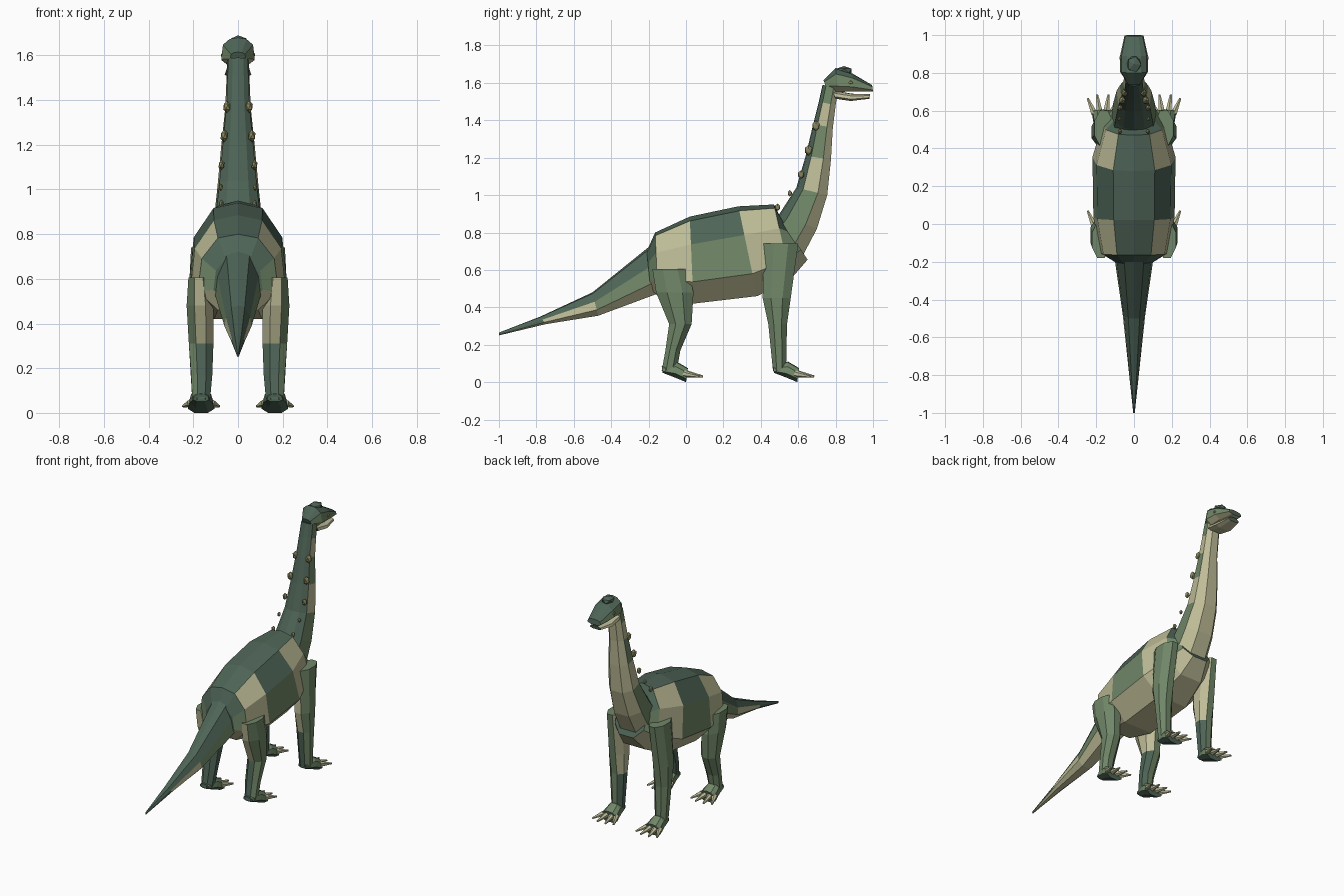
import bpy, bmesh, math
from mathutils import Vector, Matrix

if "Cube" in bpy.data.objects:
    bpy.data.objects.remove(bpy.data.objects["Cube"], do_unlink=True)


def material(name, rgb):
    m = bpy.data.materials.new(name)
    m.use_nodes = True
    m.diffuse_color = (*rgb, 1)
    bsdf = next(n for n in m.node_tree.nodes if n.type == 'BSDF_PRINCIPLED')
    bsdf.inputs["Base Color"].default_value = (*rgb, 1)
    bsdf.inputs["Roughness"].default_value = 0.9
    return m


TEAL, MOSS, BEIGE, OLIVE = range(4)
MATS = [material("dark teal", (0.076, 0.127, 0.093)),
        material("moss green", (0.162, 0.242, 0.138)),
        material("beige", (0.515, 0.505, 0.31)),
        material("olive", (0.27, 0.26, 0.12))]


def finish(name, bm, colour):
    """Turn a bmesh into a flat shaded object; colour is an index or a face rule."""
    bmesh.ops.recalc_face_normals(bm, faces=bm.faces)
    for f in bm.faces:
        f.material_index = colour(f) if callable(colour) else colour
    me = bpy.data.meshes.new(name)
    bm.to_mesh(me)
    bm.free()
    for m in MATS:
        me.materials.append(m)
    ob = bpy.data.objects.new(name, me)
    bpy.context.collection.objects.link(ob)
    return ob


def loft(rings, rule=None):
    """Skin rings of points; rule(segment, strip) tags each face with a colour."""
    bm = bmesh.new()
    rows = [[bm.verts.new(p) for p in r] for r in rings]
    n = len(rows[0])
    for s, (a, b) in enumerate(zip(rows, rows[1:])):
        for i in range(n):
            j = (i + 1) % n
            f = bm.faces.new((a[i], a[j], b[j], b[i]))
            f.material_index = rule(s, i) if rule else 0
    for row in (rows[0], rows[-1]):
        f = bm.faces.new(row)
        f.material_index = TEAL
    return bm


def spine_loft(name, spans, rule, high=0.68, low=0.25, x=0):
    """Spans are (top y, top z, bottom y, bottom z, half width)."""
    half = [(0.5, 0.95), (0.9, high), (1, low), (0.5, 0)]
    section = [(0, 1)] + half + [(-u, v) for u, v in reversed(half)]
    rings = [[(x + w * u, by + (ty - by) * v, bz + (tz - bz) * v)
              for u, v in section] for ty, tz, by, bz, w in spans]
    return finish(name, loft(rings, lambda s, i: rule(s, min(i, 8 - i))),
                  lambda f: f.material_index)


# Strips run 0 back, 1 upper side, 2 lower side, 3 and 4 belly
def body_rule(s, k):
    if k >= 3:
        return BEIGE
    if s in (1, 3) and k >= 1:
        return BEIGE
    return MOSS if k == 2 else TEAL


def neck_rule(s, k):
    if k >= 3:
        return BEIGE
    if k == 2:
        return BEIGE if s in (2, 4) else MOSS
    return TEAL


def tail_rule(s, k):
    if k >= 3:
        return BEIGE
    return (MOSS, BEIGE, TEAL)[s] if k == 2 else TEAL


spine_loft("body", [(-0.21, 0.70, -0.19, 0.50, 0.11),
                    (-0.165, 0.80, -0.15, 0.46, 0.18),
                    (0.02, 0.885, 0.04, 0.42, 0.215),
                    (0.28, 0.94, 0.38, 0.46, 0.22),
                    (0.47, 0.95, 0.56, 0.55, 0.165),
                    (0.51, 0.87, 0.65, 0.655, 0.11)], body_rule)
spine_loft("neck", [(0.45, 0.84, 0.60, 0.63, 0.12),
                    (0.50, 0.90, 0.70, 0.82, 0.11),
                    (0.59, 1.04, 0.755, 1.0, 0.092),
                    (0.64, 1.21, 0.775, 1.19, 0.075),
                    (0.68, 1.38, 0.785, 1.36, 0.057),
                    (0.71, 1.50, 0.80, 1.48, 0.052),
                    (0.73, 1.59, 0.815, 1.57, 0.048)], neck_rule, high=0.78, low=0.3)
spine_loft("tail", [(-0.19, 0.73, -0.16, 0.47, 0.105),
                    (-0.50, 0.48, -0.47, 0.355, 0.06),
                    (-0.78, 0.35, -0.75, 0.31, 0.03),
                    (-1.0, 0.265, -1.0, 0.25, 0.004)], tail_rule, high=0.6)

# Head with a skull crest and a slightly open jaw
spine_loft("skull", [(0.735, 1.615, 0.75, 1.575, 0.035),
                     (0.80, 1.68, 0.81, 1.55, 0.075),
                     (0.89, 1.65, 0.89, 1.555, 0.074),
                     (0.995, 1.588, 1.0, 1.553, 0.05)],
           lambda s, k: (TEAL, TEAL, MOSS, BEIGE, BEIGE)[k], high=0.75)
spine_loft("lower_jaw", [(0.78, 1.56, 0.80, 1.515, 0.055),
                         (0.89, 1.542, 0.88, 1.503, 0.06),
                         (0.985, 1.54, 0.98, 1.515, 0.042)],
           lambda s, k: TEAL if k == 0 else BEIGE)


def blob(name, centre, size, colour):
    bm = bmesh.new()
    bmesh.ops.create_icosphere(bm, subdivisions=1, radius=1)
    bmesh.ops.transform(bm, matrix=Matrix.Translation(centre) @ Matrix.Diagonal((*size, 1)),
                        verts=bm.verts)
    finish(name, bm, colour)


blob("crest", (0, 0.845, 1.665), (0.042, 0.048, 0.025), TEAL)


# Legs
def leg(name, side, spans):
    rings = []
    grow = 1 / math.cos(math.pi / 8)
    for z, back, front, inner, outer in spans:
        ring = []
        for i in range(8):
            a = math.pi * (i + 0.5) / 4
            ring.append((side * ((inner + outer) / 2 + (outer - inner) / 2 * grow * math.cos(a)),
                         (back + front) / 2 + (front - back) / 2 * grow * math.sin(a), z))
        rings.append(ring)

    def rule(f):
        if f.normal.x * side > 0.5 or f.normal.y > 0.9 or f.normal.z > 0.9:
            return MOSS
        return BEIGE if f.calc_center_median().z > 0.31 else TEAL
    finish(name, loft(rings), rule)


def claw(name, base, tip):
    base, tip = Vector(base), Vector(tip)
    d = tip - base
    bm = bmesh.new()
    bmesh.ops.create_cone(bm, cap_ends=True, segments=6, radius1=0.019, radius2=0.006,
                          depth=d.length)
    turn = d.to_track_quat('Z', 'Y').to_matrix().to_4x4()
    bmesh.ops.transform(bm, matrix=Matrix.Translation((base + tip) / 2) @ turn, verts=bm.verts)
    finish(name, bm, BEIGE)


REAR = [(0.605, -0.18, 0.01, 0.13, 0.222), (0.48, -0.16, 0.04, 0.11, 0.23),
        (0.31, -0.09, 0.03, 0.11, 0.22), (0.17, -0.11, -0.03, 0.115, 0.21),
        (0.06, -0.13, -0.05, 0.125, 0.205)]
FRONT = [(0.74, 0.415, 0.60, 0.11, 0.21), (0.45, 0.41, 0.56, 0.11, 0.225),
         (0.31, 0.44, 0.54, 0.115, 0.22), (0.06, 0.465, 0.535, 0.125, 0.205)]
BUMPS = [(0.075, 0.49, 0.935, 0.018), (0.077, 0.555, 1.01, 0.015), (0.074, 0.615, 1.11, 0.021),
         (0.062, 0.655, 1.24, 0.026), (0.05, 0.695, 1.37, 0.026)]
CLAWS = [(-0.045, -0.01, -0.08, 0.07), (-0.018, 0, -0.03, 0.09),
         (0.018, 0, 0.03, 0.09), (0.045, -0.01, 0.08, 0.07)]

for side, tag in ((1, "left"), (-1, "right")):
    for part, spans, shift in (("rear", REAR, 0), ("front", FRONT, 0.595)):
        leg(f"{part}_leg_{tag}", side, spans)
        cx = 0.165 * side
        # Foot wedge and its four claws
        spine_loft(f"{part}_foot_{tag}",
                   [(shift - 0.13, 0.085, shift - 0.125, 0.05, 0.035),
                    (shift - 0.05, 0.11, shift - 0.06, 0.025, 0.05),
                    (shift + 0.01, 0.075, shift, 0.0, 0.06)],
                   lambda s, k: MOSS if k < 3 else TEAL, x=cx)
        for n, (bx, by, tx, ty) in enumerate(CLAWS):
            claw(f"{part}_claw_{tag}_{n + 1}", (cx + bx * side, shift + by, 0.045),
                 (cx + tx * side, shift + ty, 0.03))
    # Neck bumps and eyes
    for n, (x, y, z, r) in enumerate(BUMPS):
        blob(f"neck_bump_{tag}_{n + 1}", (x * side, y, z), (r * 0.7, r * 0.85, r * 1.1), OLIVE)
    blob(f"eye_{tag}", (0.07 * side, 0.88, 1.602), (0.008, 0.014, 0.01), OLIVE)
